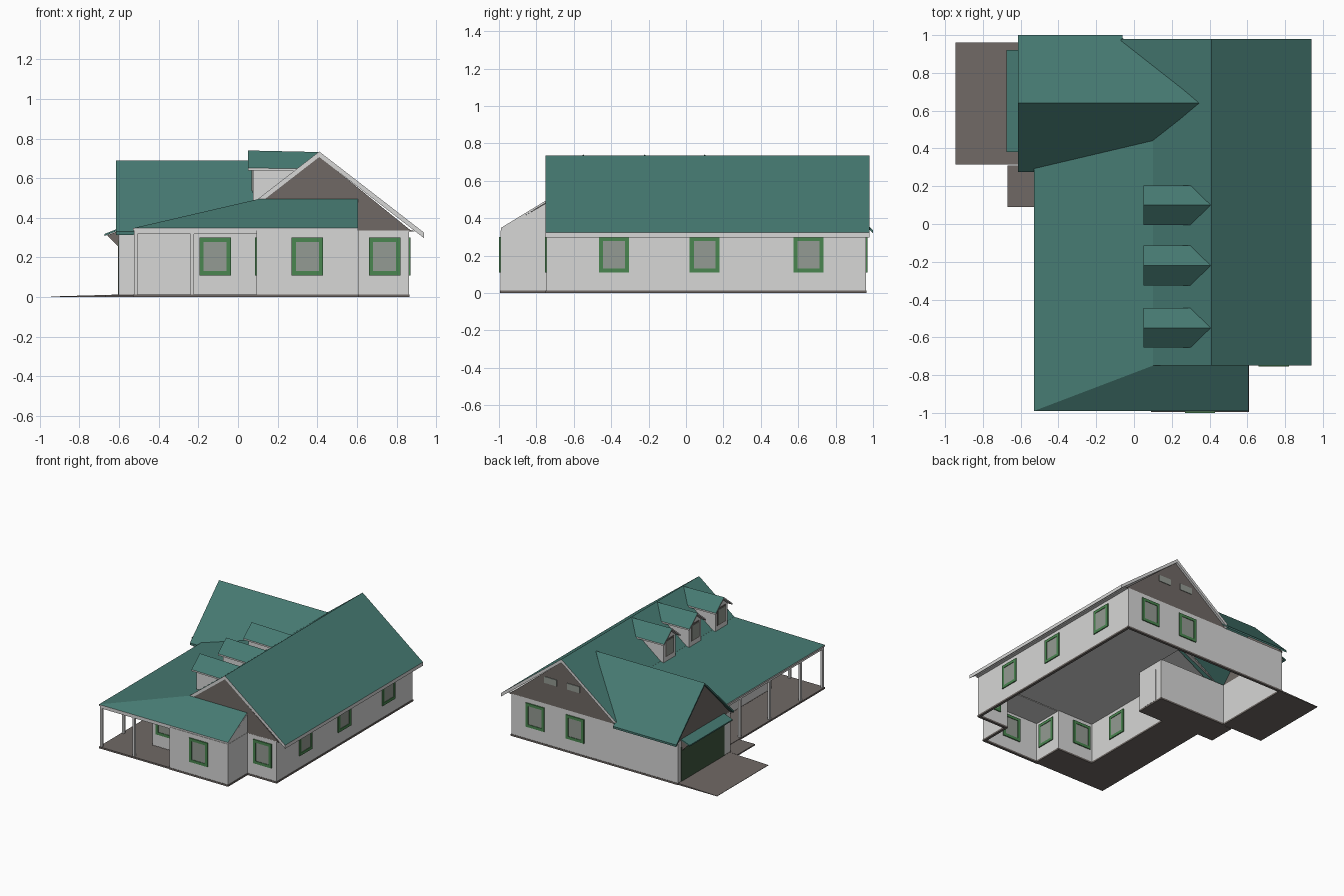
import bpy, bmesh
from mathutils import Vector

if "Cube" in bpy.data.objects:
    bpy.data.objects.remove(bpy.data.objects["Cube"])


def material(name, rgb):
    m = bpy.data.materials.new(name)
    lin = [((c / 255 + 0.055) / 1.055) ** 2.4 for c in rgb]
    m.diffuse_color = (*lin, 1)
    m.use_nodes = True
    m.node_tree.nodes["Principled BSDF"].inputs["Base Color"].default_value = m.diffuse_color
    return m


WHITE = material("white_siding", (215, 215, 214))
ROOF = material("teal_roof", (70, 122, 114))
STONE = material("brown_grey", (112, 105, 101))
FRAME = material("green_frame", (74, 134, 80))
GLASS = material("grey_glass", (148, 155, 147))
DOOR = material("dark_green_door", (62, 86, 62))


def prism(name, pts, vec, mat, top_mat=None):
    """Extrude a polygon along vec; upward faces may take another colour."""
    bm = bmesh.new()
    a = [bm.verts.new(p) for p in pts]
    b = [bm.verts.new(Vector(p) + Vector(vec)) for p in pts]
    n = len(pts)
    bm.faces.new(a)
    bm.faces.new(b[::-1])
    for i in range(n):
        j = (i + 1) % n
        bm.faces.new((a[i], b[i], b[j], a[j]))
    bmesh.ops.recalc_face_normals(bm, faces=bm.faces)
    bm.normal_update()
    if top_mat:
        for f in bm.faces:
            f.material_index = 1 if f.normal.z > 0.1 else 0
    me = bpy.data.meshes.new(name)
    bm.to_mesh(me)
    bm.free()
    me.materials.append(mat)
    if top_mat:
        me.materials.append(top_mat)
    ob = bpy.data.objects.new(name, me)
    bpy.context.collection.objects.link(ob)
    return ob


def box(name, x, y, z, mat):
    return prism(name, [(x[0], y[0], z[0]), (x[1], y[0], z[0]), (x[1], y[1], z[0]), (x[0], y[1], z[0])],
                 (0, 0, z[1] - z[0]), mat)


def plate(name, axis, at, c, z, w, d, mat):
    """Upright plate in a wall; axis is the wall normal."""
    s, t = (c - w / 2, c + w / 2), (at - d / 2, at + d / 2)
    return box(name, *((t, s) if axis == 'x' else (s, t)), z, mat)


def window(axis, at, c, z=(0.11, 0.30), w=0.16, b=0.022, d=0.03):
    for s in (-1, 1):
        plate("window_frame_side", axis, at, c + s * (w - b) / 2, z, b, d, FRAME)
    plate("window_frame_top", axis, at, c, (z[1] - b, z[1]), w - 2 * b, d, FRAME)
    plate("window_frame_sill", axis, at, c, (z[0], z[0] + b), w - 2 * b, d, FRAME)
    plate("window_glass", axis, at, c, (z[0] + b, z[1] - b), w - 2 * b, d - 0.008, GLASS)


# Outer walls and foundation strip around the footprint
plan = [(.855, -.74), (.855, .955), (-.595, .955), (-.595, .31), (0, .31), (0, .08),
        (-.22, .08), (-.22, -.74), (.1, -.74), (.1, -.985), (.6, -.985), (.6, -.74)]
for p, q in zip(plan, plan[1:] + plan[:1]):
    for name, e, z, mat in (("wall", .007, (.01, .335), WHITE), ("foundation", .01, (0, .014), STONE)):
        box(name, (min(p[0], q[0]) - e, max(p[0], q[0]) + e),
            (min(p[1], q[1]) - e, max(p[1], q[1]) + e), z, mat)

# Ceilings
box("main_ceiling", (0, .89), (-.74, .955), (.33, .338), WHITE)
box("west_room_ceiling", (-.22, 0), (-.74, .08), (.33, .338), WHITE)
box("front_room_ceiling", (.1, .6), (-.985, -.74), (.325, .333), WHITE)

# Porch floor, walkway and driveway
prism("porch_floor", [(-.53, -.99, 0), (.1, -.99, 0), (.1, -.74, 0), (-.22, -.74, 0), (-.22, .08, 0),
                      (0, .08, 0), (0, .31, 0), (-.53, .31, 0)], (0, 0, .013), STONE)
box("walkway", (-.67, -.53), (.09, .31), (0, .01), STONE)
prism("driveway", [(-.945, .315, 0), (-.6, .315, 0), (-.6, .315, .013), (-.945, .315, .003)],
      (0, .645, 0), STONE)

# Porch posts and beams
for x, y in ((-.515, -.975), (-.515, -.7), (-.515, -.31), (-.515, .06), (-.23, -.975)):
    box("porch_post", (x - .009, x + .009), (y - .009, y + .009), (.01, .33), WHITE)
box("porch_beam_front", (-.524, .1), (-.984, -.966), (.318, .336), WHITE)
box("porch_beam_side", (-.524, -.506), (-.984, .31), (.318, .336), WHITE)


# Main roof: height follows one pitch on both sides of the ridge
def main_z(x):
    return .735 - .774 * abs(x - .41)


def roof(name, pts, t, under=WHITE):
    return prism(name, pts, (0, 0, -t), under, ROOF)


roof("main_roof_right", [(x, y, main_z(x)) for x, y in
                         ((.41, -.75), (.94, -.75), (.94, .98), (.41, .98))], .028)
roof("main_roof_left", [(x, y, main_z(x)) for x, y in
                        ((.41, -.75), (.41, .98), (-.07, .98), (-.07, .7), (.1, .55), (.1, -.75))], .028)

# Porch roof wrapping the front left corner
K, E = .494, .348
roof("porch_roof_side", [(-.53, -.99, E), (.1, -.75, K), (.1, .5, K), (-.53, .3, E)], .012)
roof("porch_roof_front", [(-.53, -.99, E), (.605, -.99, E), (.605, -.75, K), (.1, -.75, K)], .012)
prism("front_room_side_wall", [(.593, -.988, .33), (.593, -.74, .33), (.593, -.74, .485), (.593, -.988, .34)],
      (.012, 0, 0), WHITE)


# Garage roof crossing the main roof
def garage_pt(x, y):
    return (x, y, .69 - .986 * abs(y - .64))


roof("garage_roof_back", [garage_pt(*p) for p in
                          ((-.615, .64), (.345, .64), (-.06, .985), (-.06, 1), (-.615, 1))], .016, ROOF)
roof("garage_roof_front", [garage_pt(*p) for p in
                           ((-.615, .64), (-.615, .275), (-.53, .275), (.1, .435), (.345, .64))], .016, ROOF)

# Gable infill
prism("front_gable", [(.1, -.747, .33), (.88, -.747, .33), (.41, -.747, .71), (.1, -.747, .47)],
      (0, .01, 0), STONE)
prism("back_gable", [(-.05, .952, .33), (.88, .952, .33), (.41, .952, .71), (-.05, .952, .36)],
      (0, .01, 0), STONE)
prism("garage_gable", [(-.602, .305, .33), (-.602, .975, .33), (-.602, .64, .675)], (.01, 0, 0), STONE)
for x in (.315, .515):
    plate("gable_vent", 'y', .96, x, (.5, .55), .11, .014, GLASS)

# Garage door with its small canopy
plate("garage_door", 'x', -.6, .65, (.014, .285), .54, .012, DOOR)
roof("garage_canopy", [(-.675, .38, .318), (-.6, .38, .348), (-.6, .92, .348), (-.675, .92, .318)], .01, ROOF)
for y in (.385, .905):
    prism("canopy_bracket", [(-.66, y, .312), (-.6, y, .335), (-.6, y, .25)], (0, .01, 0), STONE)

# Windows
for x, y in ((-.115, -.74), (.35, -.985), (.74, -.74), (.3, .955), (.65, .955)):
    window('y', y, x)
for x, y in ((.855, -.385), (.855, .1), (.855, .655), (.1, -.87), (-.22, -.45)):
    window('x', x, y)
plate("front_door", 'x', 0, .2, (.014, .27), .12, .022, WHITE)

# Three dormers
for y in (.1, -.22, -.55):
    prism("dormer_body", [(.075, y - .075, .46), (.075, y + .075, .46), (.075, y + .075, .66),
                          (.075, y, .722), (.075, y - .075, .66)], (.24, 0, 0), WHITE)
    for s in (-1, 1):
        roof("dormer_roof", [(.05, y, .74), (.41, y, .732), (.305, y + s * .105, .648),
                             (.05, y + s * .105, .652)], .012)
    plate("dormer_glass", 'x', .075, y, (.535, .65), .09, .012, GLASS)
    plate("dormer_frame", 'x', .076, y, (.525, .66), .105, .008, STONE)
